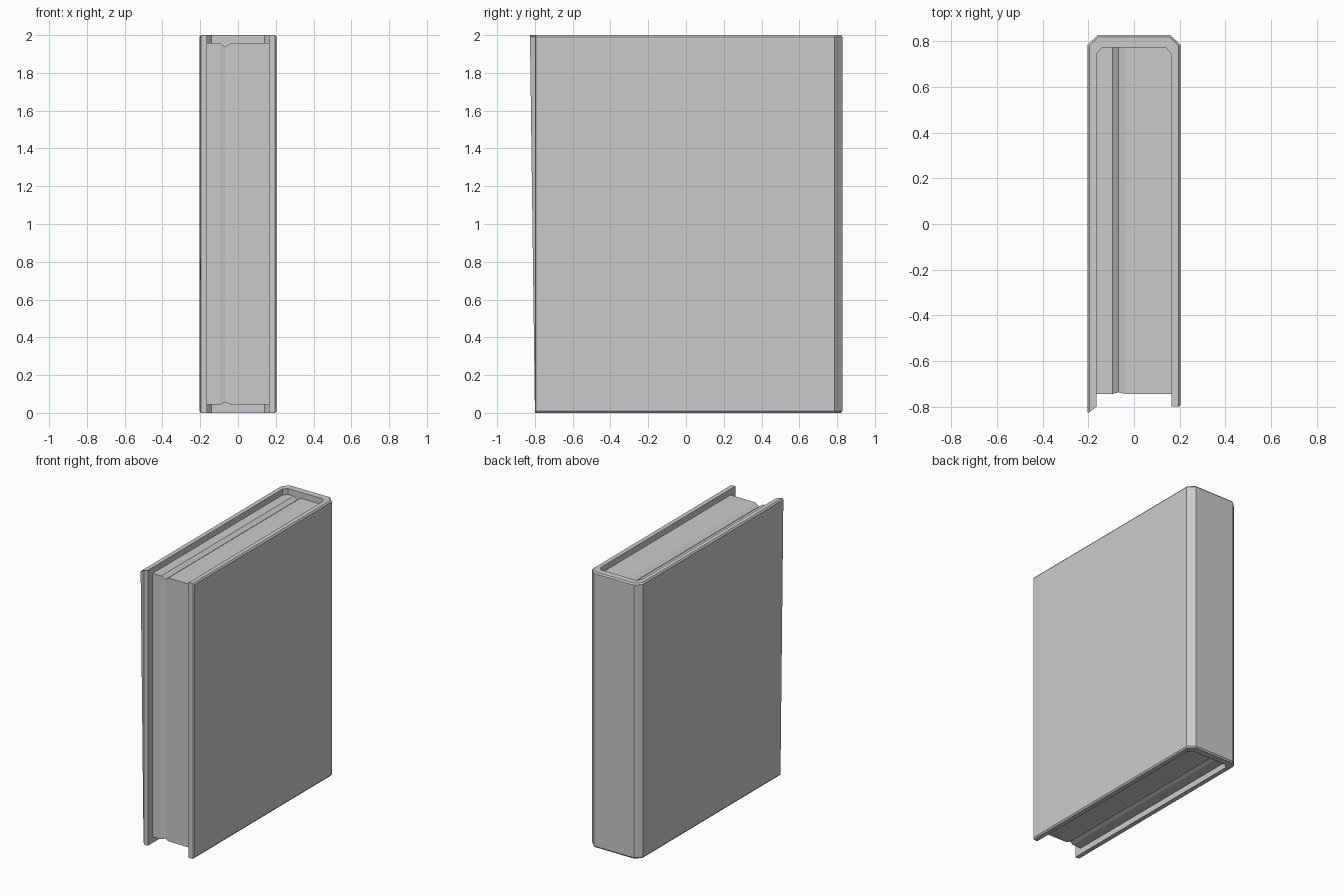
import bpy, bmesh

if "Cube" in bpy.data.objects:
    bpy.data.objects.remove(bpy.data.objects["Cube"])


def finish(bm, name):
    bmesh.ops.recalc_face_normals(bm, faces=bm.faces)
    mesh = bpy.data.meshes.new(name)
    bm.to_mesh(mesh)
    bm.free()
    obj = bpy.data.objects.new(name, mesh)
    bpy.context.collection.objects.link(obj)
    return obj


def mirrored(half):
    """Right half of a path plus its mirror, running right to left."""
    return half + [(-x, y) for x, y in reversed(half)]


# Cover: U-shaped plan with chamfered spine corners and bevelled outer rims
outer = mirrored([(0.197, -0.80), (0.204, -0.793), (0.204, 0.785), (0.16, 0.828)])
rim = mirrored([(0.191, -0.80), (0.196, -0.793), (0.196, 0.78), (0.157, 0.82)])
inner = mirrored([(0.164, -0.80), (0.164, 0.745), (0.14, 0.773)])[::-1]

bm = bmesh.new()
rings = []
for z, path in ((0, rim), (0.01, outer), (1.99, outer), (2, rim)):
    rings.append([bm.verts.new((x, y, z)) for x, y in path + inner])
for a, b in zip(rings, rings[1:]):
    for i in range(len(a)):
        j = (i + 1) % len(a)
        bm.faces.new((a[i], a[j], b[j], b[i]))
# Rim faces follow the U, leaving the middle open over the pages
for r in (rings[0], rings[-1]):
    for k in range(1, 6):
        bm.faces.new((r[k], r[k + 1], r[13 - k], r[14 - k]))
    bm.faces.new((r[0], r[1], r[13]))
    bm.faces.new((r[6], r[7], r[8]))
# The top front corner of the left board is pulled slightly forward
for ring in rings[2:]:
    ring[6].co.y = -0.826
finish(bm, "cover")

# Page block: columns across x, with a shallow crease where the pages part
columns = [  # x, bottom, top, front
    (-0.166, 0.043, 1.957, -0.745),
    (-0.095, 0.045, 1.957, -0.745),
    (-0.067, 0.055, 1.937, -0.738),
    (-0.038, 0.045, 1.957, -0.745),
    (0.166, 0.043, 1.957, -0.745),
]
bm = bmesh.new()
cols = []
for x, lo, hi, front in columns:
    corners = ((front, lo), (front, hi), (0.78, hi), (0.78, lo))
    cols.append([bm.verts.new((x, y, z)) for y, z in corners])
for a, b in zip(cols, cols[1:]):
    for i in range(4):
        j = (i + 1) % 4
        bm.faces.new((a[i], a[j], b[j], b[i]))
bm.faces.new(cols[0])
bm.faces.new(cols[-1])
finish(bm, "page_block")
